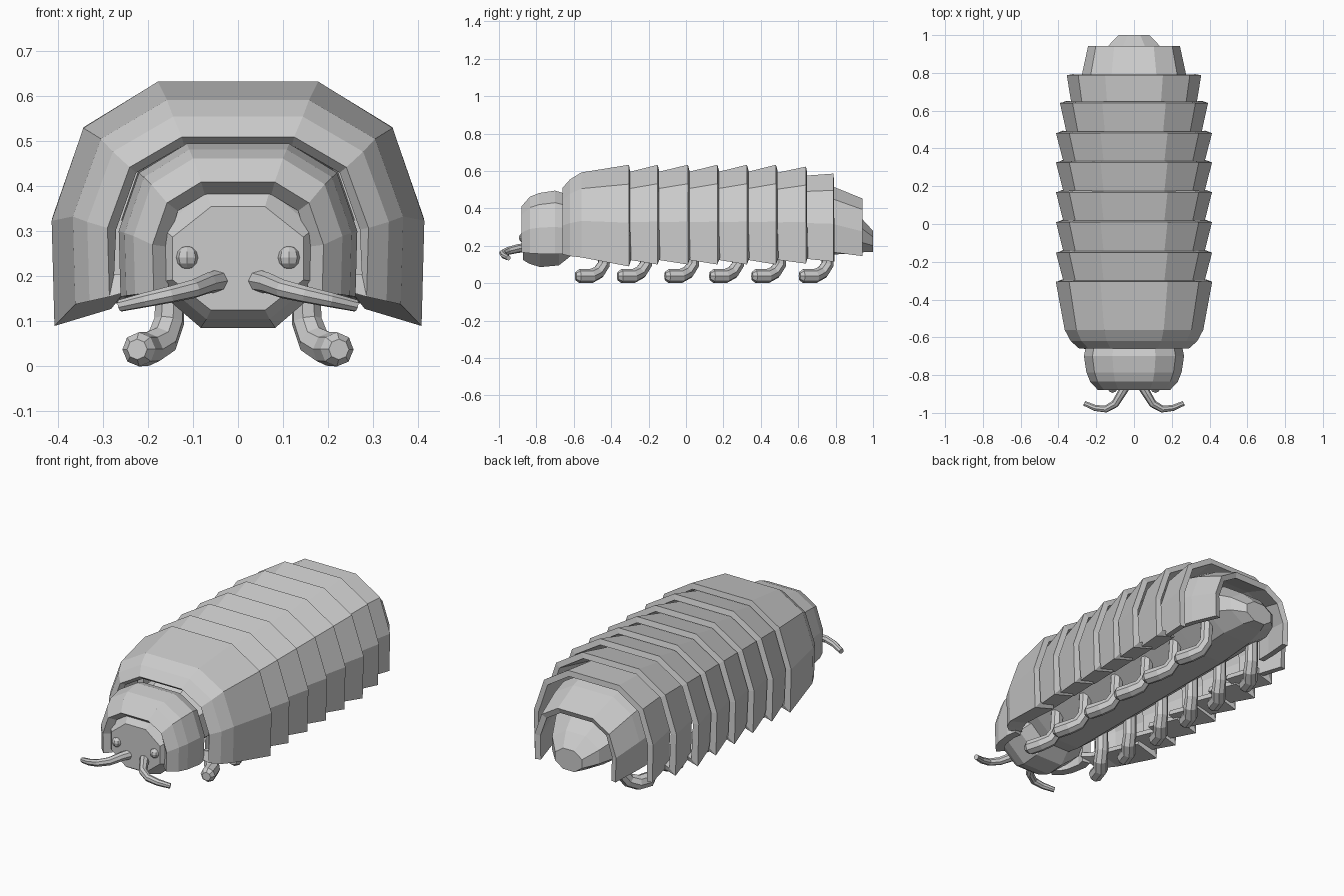
import bpy, bmesh, math

if "Cube" in bpy.data.objects:
    bpy.data.objects.remove(bpy.data.objects["Cube"])

# Half arch of the armour plates: (fraction of half width, fraction of height)
HALF = [(0.43, 1.0), (0.83, 0.81), (1.0, 0.43), (0.985, 0.0)]
FLANGE = [(0.68, 0.07)]  # underside turned inwards
# Flat-topped octagon for the solid body parts
OCT = [(math.cos(a) / math.cos(math.pi / 8), math.sin(a) / math.cos(math.pi / 8))
       for a in [math.pi / 8 + k * math.pi / 4 for k in range(8)]]


def add_mesh(name, bm):
    me = bpy.data.meshes.new(name)
    bm.to_mesh(me)
    bm.free()
    ob = bpy.data.objects.new(name, me)
    bpy.context.collection.objects.link(ob)
    return ob


def plate(name, rings, thick=0.03, flange=True):
    """Open arched plate lofted through rings of (y, half width, top, bottom)."""
    half = HALF + (FLANGE if flange else [])
    arch = [(-x, z) for x, z in reversed(half)] + half
    bm = bmesh.new()
    rows = [[bm.verts.new((x * w, y, b + z * (t - b))) for x, z in arch]
            for y, w, t, b in rings]
    for r0, r1 in zip(rows, rows[1:]):
        for j in range(len(arch) - 1):
            bm.faces.new((r0[j], r0[j + 1], r1[j + 1], r1[j]))
    ob = add_mesh(name, bm)
    mod = ob.modifiers.new("thickness", 'SOLIDIFY')
    mod.thickness = thick
    mod.offset = -1
    mod.use_even_offset = True


def solid(name, rings):
    """Closed octagonal loft through rings of (y, half width, top, bottom)."""
    bm = bmesh.new()
    rows = [[bm.verts.new((x * w, y, (t + b) / 2 + z * (t - b) / 2)) for x, z in OCT]
            for y, w, t, b in rings]
    for r0, r1 in zip(rows, rows[1:]):
        for j in range(8):
            k = (j + 1) % 8
            bm.faces.new((r0[j], r0[k], r1[k], r1[j]))
    bm.faces.new(rows[0])
    bm.faces.new(rows[-1])
    bmesh.ops.recalc_face_normals(bm, faces=bm.faces)
    add_mesh(name, bm)


def tube(name, pts, depth):
    """Eight-sided tube through points of (x, y, z, relative radius)."""
    cu = bpy.data.curves.new(name, 'CURVE')
    cu.dimensions = '3D'
    cu.bevel_depth = depth
    cu.bevel_resolution = 2
    cu.use_fill_caps = True
    sp = cu.splines.new('POLY')
    sp.points.add(len(pts) - 1)
    for p, (x, y, z, r) in zip(sp.points, pts):
        p.co = (x, y, z, 1)
        p.radius = r
    sp.use_smooth = False
    ob = bpy.data.objects.new(name, cu)
    bpy.context.collection.objects.link(ob)
    bpy.ops.object.select_all(action='DESELECT')
    ob.select_set(True)
    bpy.context.view_layer.objects.active = ob
    bpy.ops.object.convert(target='MESH')


# Soft body with the tail cone
solid("body", [(-0.68, 0.17, 0.42, 0.15), (-0.55, 0.21, 0.48, 0.14),
               (0.6, 0.21, 0.48, 0.14), (0.82, 0.2, 0.43, 0.155),
               (0.94, 0.14, 0.345, 0.165), (1.0, 0.08, 0.28, 0.168)])

# Head and its hood, leaving a rim round the face
solid("head", [(-0.872, 0.145, 0.355, 0.125),
               (-0.84, 0.17, 0.39, 0.105), (-0.78, 0.2, 0.43, 0.086),
               (-0.68, 0.2, 0.43, 0.095), (-0.61, 0.17, 0.4, 0.15)])
plate("head_hood", [(-0.88, 0.19, 0.41, 0.165),
                    (-0.835, 0.232, 0.462, 0.16), (-0.785, 0.252, 0.482, 0.157),
                    (-0.7, 0.265, 0.495, 0.155), (-0.65, 0.255, 0.48, 0.155)], 0.045, False)

# Large front plate
plate("front_plate", [(-0.66, 0.29, 0.51, 0.155), (-0.62, 0.335, 0.555, 0.145),
                      (-0.56, 0.367, 0.592, 0.138), (-0.305, 0.414, 0.633, 0.09)])

# Overlapping back plates
rears = [-0.305, -0.152, 0.01, 0.168, 0.326, 0.481]
for i, (a, b) in enumerate(zip(rears, rears[1:])):
    plate(f"back_plate_{i + 1}", [(a - 0.03, 0.365, 0.587, 0.13), (b, 0.413, 0.633, 0.1)])

# Narrowing rear plates
plate("rear_plate_1", [(0.45, 0.35, 0.583, 0.13), (0.641, 0.392, 0.623, 0.105)])
plate("rear_plate_2", [(0.6, 0.325, 0.572, 0.135), (0.788, 0.356, 0.586, 0.115)],
      flange=False)
plate("tail_plate", [(0.7, 0.288, 0.54, 0.175), (0.79, 0.276, 0.515, 0.165),
                     (0.943, 0.243, 0.453, 0.145)], flange=False)

FEET = [-0.59, -0.365, -0.112, 0.128, 0.353, 0.607]
for s, side in ((-1, "left"), (1, "right")):
    # Six bent legs
    for i, y in enumerate(FEET):
        tube(f"{side}_leg_{i + 1}",
             [(s * 0.15, y + 0.155, 0.22, 0.85), (s * 0.153, y + 0.15, 0.10, 0.9),
              (s * 0.168, y + 0.122, 0.058, 0.95), (s * 0.2, y + 0.085, 0.039, 1),
              (s * 0.22, y + 0.02, 0.038, 1), (s * 0.224, y, 0.038, 0.6)], 0.038)
    # Curved antenna
    tube(f"{side}_antenna",
         [(s * 0.045, -0.86, 0.19, 1.2), (s * 0.068, -0.9, 0.185, 1.1),
          (s * 0.1, -0.952, 0.172, 1), (s * 0.15, -0.98, 0.16, 0.9),
          (s * 0.205, -0.974, 0.148, 0.8), (s * 0.262, -0.95, 0.135, 0.65)], 0.021)
    # Eye
    bpy.ops.mesh.primitive_uv_sphere_add(segments=8, ring_count=6, radius=0.026,
                                         location=(s * 0.113, -0.868, 0.242))
    bpy.context.object.name = f"{side}_eye"
